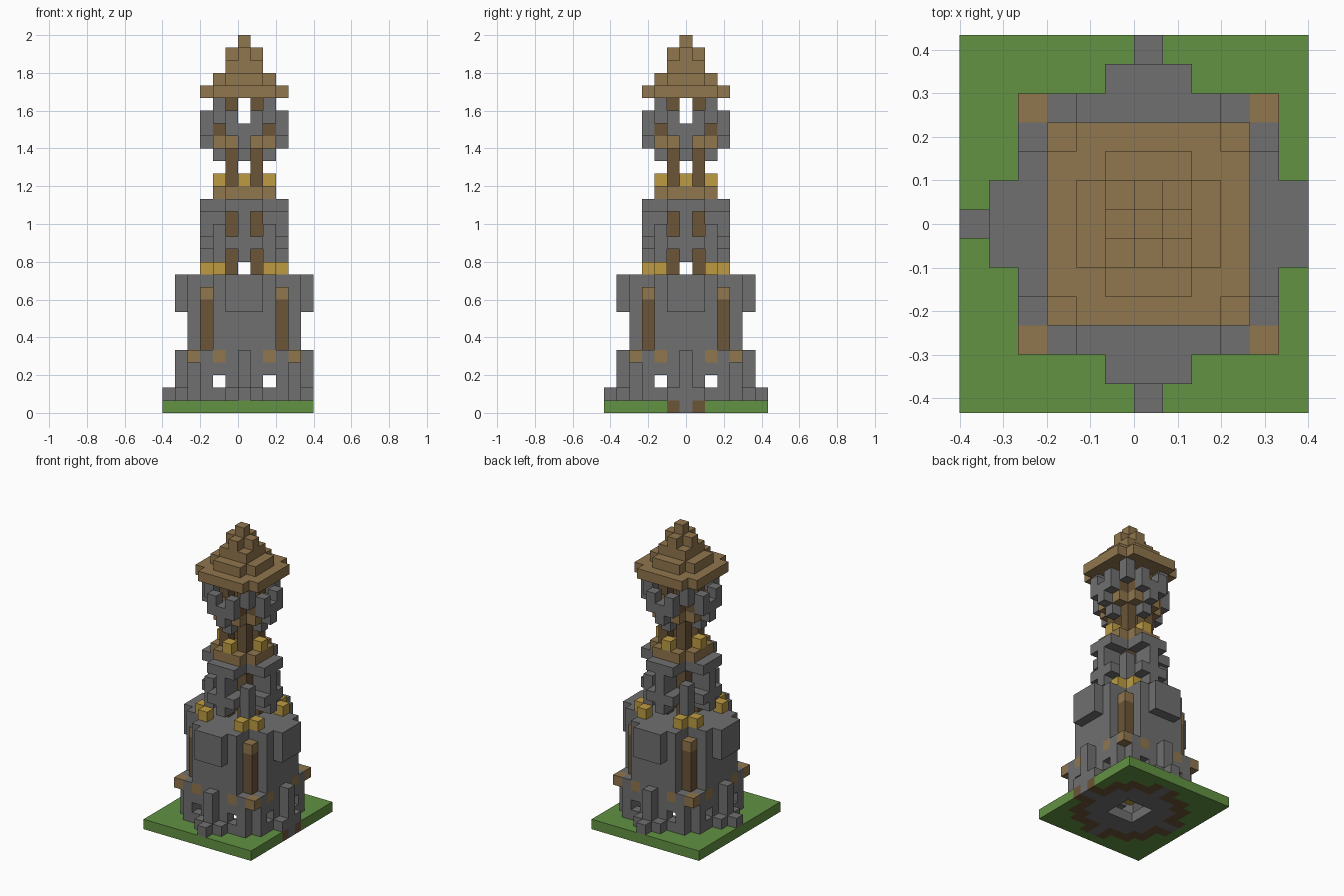
import bpy
import bmesh

if "Cube" in bpy.data.objects:
    bpy.data.objects.remove(bpy.data.objects["Cube"])

UNIT = 1 / 15  # edge of one block


def make_material(name, rgb):
    m = bpy.data.materials.new(name)
    m.use_nodes = True
    m.diffuse_color = (*rgb, 1)
    m.node_tree.nodes["Principled BSDF"].inputs["Base Color"].default_value = (*rgb, 1)
    return m


MATS = {
    "stone": make_material("stone grey", (0.16, 0.16, 0.16)),
    "plank": make_material("plank brown", (0.28, 0.18, 0.075)),
    "log": make_material("dark log brown", (0.147, 0.09, 0.04)),
    "gold": make_material("lamp gold", (0.51, 0.33, 0.055)),
    "grass": make_material("grass green", (0.122, 0.287, 0.055)),
}

blocks = {}  # (x, y, level) -> (part, colour)


def put(part, colour, cells, lo, hi=None):
    """Stack plan cells from level lo to hi; later blocks replace earlier ones."""
    for k in range(lo, (lo if hi is None else hi) + 1):
        for x, y in cells:
            if x <= 5:  # the plot ends one block short on this side
                blocks[x, y, k] = (part, colour)


def sym(*pairs):
    """Plan cells mirrored and turned to all four sides."""
    return {(sx * p, sy * q) for a, b in pairs for p, q in ((a, b), (b, a))
            for sx in (-1, 1) for sy in (-1, 1)}


def square(r, corners=True):
    return {(x, y) for x in range(-r, r + 1) for y in range(-r, r + 1)
            if corners or not abs(x) == abs(y) == r}


# Ground plot, with earth ring and stone footing around a shaft
put("ground", "grass", square(6), 0)
put("earth", "log", square(4, False) | sym((5, 0), (5, 1)), 0)
put("footing", "stone", square(3, False) | sym((4, 0), (5, 0)), 0)
for cell in square(1):
    del blocks[(*cell, 0)]

# Lower wall with small windows and stepped buttresses
wall = sym((4, 0), (4, 1), (4, 2))
put("lower_wall", "stone", wall | sym((4, 3), (3, 3)), 1, 4)
for cell in sym((4, 2)):
    del blocks[(*cell, 2)]
put("buttress", "stone", sym((5, 0)), 1, 4)
put("buttress", "stone", sym((5, 1), (6, 0)), 1)
put("corner_ledge", "plank", sym((4, 4), (4, 2)), 4)
put("cellar_lamp", "gold", {(0, 0)}, 1)

# Middle wall, corner posts and overhanging parapet
put("middle_wall", "stone", wall, 5, 10)
put("corner_post", "log", sym((3, 3)), 5, 8)
put("post_cap", "plank", sym((3, 3)), 9)
put("parapet", "stone", sym((5, 0), (5, 1)), 8, 10)
put("terrace", "stone", square(3, False), 10)
put("terrace_lamp", "gold", sym((3, 2)), 11)

# Inner posts running up to the roof
put("inner_post", "log", sym((1, 1)), 11, 24)

# Upper tower
put("upper_wall", "stone", sym((2, 0), (3, 0), (0, 0), (1, 0)), 12, 16)
put("upper_wall", "stone", sym((2, 2)), 12, 14)
for level in (13, 16):
    put("upper_band", "stone", sym((3, 1), (2, 1)), level)
put("balcony", "plank", sym((2, 0), (2, 1), (1, 0), (0, 0)), 17)
put("balcony_lamp", "gold", sym((2, 0)), 18)

# Lookout
put("lookout_wall", "stone", sym((2, 0)), 20, 22)
put("lookout_wall", "stone", sym((3, 0)), 21, 22)
put("lookout_floor", "plank", sym((2, 1)), 21)
put("lookout_beam", "log", sym((2, 1)), 22)
put("lookout_rail", "stone", sym((3, 1)), 22, 23)
put("lookout_corner", "stone", sym((2, 2)), 23, 24)

# Stepped roof
put("roof", "plank", square(3, False), 25)
put("roof", "plank", square(2, False), 26)
put("roof", "plank", square(1), 27)
put("roof", "plank", square(1, False), 28)
put("roof", "plank", {(0, 0)}, 29)

# One mesh per part, keeping only the exposed block faces
DIRECTIONS = [(axis, side) for axis in range(3) for side in (0, 1)]


def build(part, colour):
    bm = bmesh.new()
    for cell, (name, _) in blocks.items():
        if name != part:
            continue
        for axis, side in DIRECTIONS:
            near = list(cell)
            near[axis] += 2 * side - 1
            if tuple(near) in blocks:
                continue
            u, v = (axis + 1) % 3, (axis + 2) % 3
            loop = []
            for du, dv in ((0, 0), (1, 0), (1, 1), (0, 1)):
                p = list(cell)
                p[axis] += side
                p[u] += du
                p[v] += dv
                loop.append(bm.verts.new((p[0] * UNIT, (p[1] - 0.5) * UNIT, p[2] * UNIT)))
            bm.faces.new(loop if side else loop[::-1])
    bmesh.ops.remove_doubles(bm, verts=bm.verts, dist=UNIT / 100)
    mesh = bpy.data.meshes.new(part)
    bm.to_mesh(mesh)
    bm.free()
    mesh.materials.append(MATS[colour])
    bpy.context.collection.objects.link(bpy.data.objects.new(part, mesh))


for part, colour in sorted(set(blocks.values())):
    build(part, colour)
